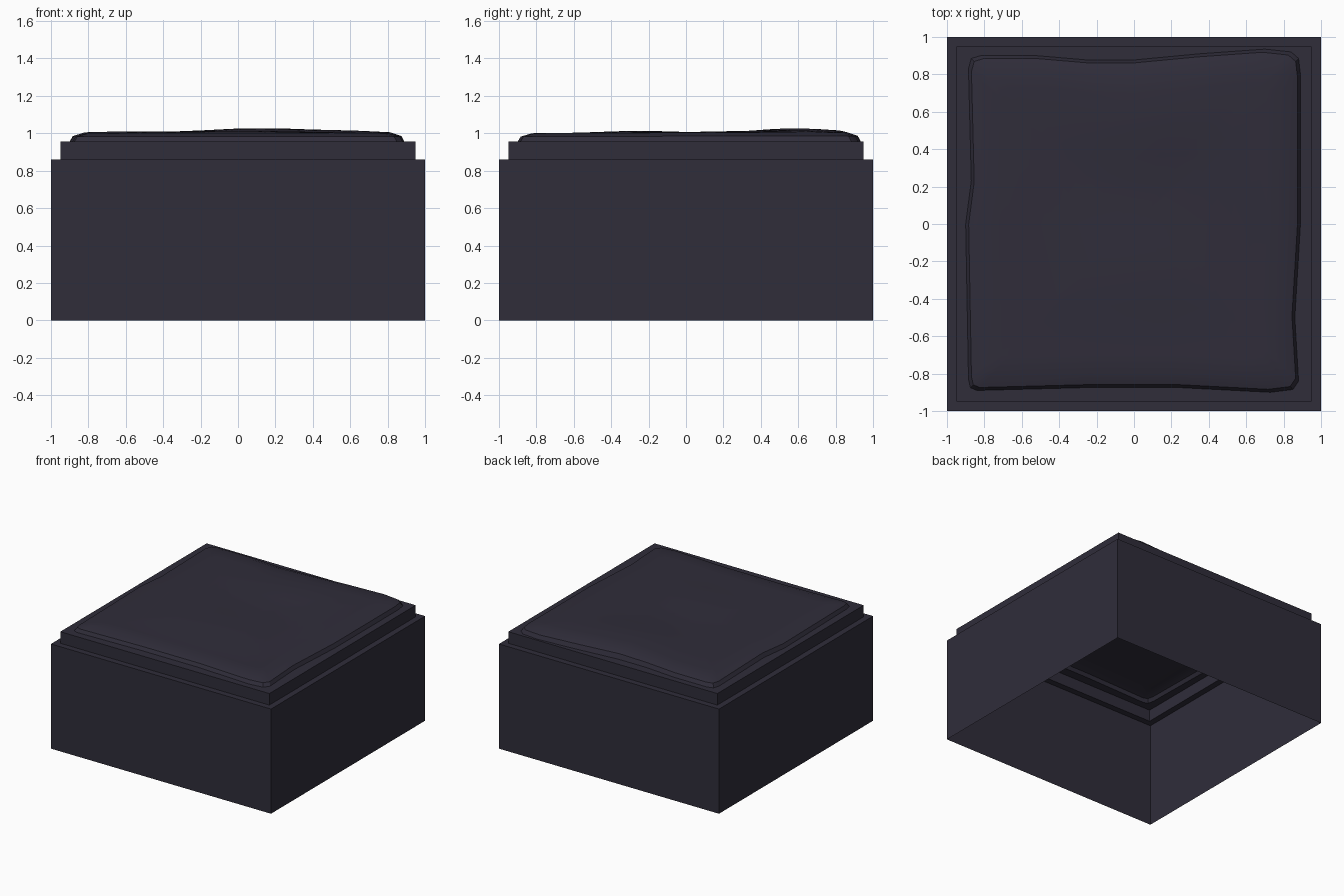
import bpy, bmesh, math

if "Cube" in bpy.data.objects:
    bpy.data.objects.remove(bpy.data.objects["Cube"])

dark = bpy.data.materials.new("dark slate")
dark.diffuse_color = (0.029, 0.026, 0.042, 1)
dark.use_nodes = True
dark.node_tree.nodes["Principled BSDF"].inputs["Base Color"].default_value = dark.diffuse_color


def loft(name, rings, cap=None, smooth=False):
    """Skin closed rings into an open shell; cap is an optional centre point."""
    bm = bmesh.new()
    vr = [[bm.verts.new(p) for p in r] for r in rings]
    n = len(rings[0])
    for a, b in zip(vr, vr[1:]):
        for i in range(n):
            j = (i + 1) % n
            bm.faces.new((a[i], a[j], b[j], b[i]))
    if cap:
        c = bm.verts.new(cap)
        for i in range(n):
            bm.faces.new((vr[-1][i], vr[-1][(i + 1) % n], c))
    me = bpy.data.meshes.new(name)
    bm.to_mesh(me)
    bm.free()
    me.materials.append(dark)
    ob = bpy.data.objects.new(name, me)
    bpy.context.collection.objects.link(ob)
    if smooth:
        bpy.context.view_layer.objects.active = ob
        ob.select_set(True)
        bpy.ops.object.shade_smooth_by_angle(angle=math.radians(30))
        ob.select_set(False)
    return ob


def square(r, z):
    return [(-r, -r, z), (r, -r, z), (r, r, z), (-r, r, z)]


# Hollow lower box with its ledge, open underneath
loft("base_box", [square(1, 0), square(1, 0.86), square(0.95, 0.86)])

# Stepped-in upper collar
loft("upper_collar", [square(0.95, 0.86), square(0.95, 0.955)])

# Uneven outline of the worn slab on top (counter-clockwise from front left)
outline = [(-0.84, -0.89), (-0.27, -0.875), (0.25, -0.875), (0.73, -0.9),
           (0.85, -0.885), (0.88, -0.84), (0.86, -0.5), (0.89, 0), (0.89, 0.8),
           (0.88, 0.885), (0.84, 0.92), (0.7, 0.935), (0.35, 0.91), (0, 0.877),
           (-0.25, 0.877), (-0.52, 0.9), (-0.82, 0.9), (-0.87, 0.885),
           (-0.885, 0.83), (-0.87, 0.23), (-0.9, 0), (-0.885, -0.83), (-0.875, -0.875)]


def height(x, y):
    """Gently undulating slab top."""
    return (1.0 + 0.028 * math.exp(-((x - 0.12) / 0.4) ** 2 - ((y - 0.6) / 0.3) ** 2)
            + 0.013 * math.exp(-(x / 0.5) ** 2 - ((y + 0.25) / 0.3) ** 2)
            + 0.01 * math.exp(-((abs(x) - 0.65) / 0.25) ** 2 - ((y - 0.4) / 0.5) ** 2))


def ring(s, drop=0, z=None):
    return [(x * s, y * s, height(x * s, y * s) - drop if z is None else z)
            for x, y in outline]


# Flat rim between the collar edge and the slab: outer ring projected to the square
rim = []
for x, y in outline:
    k = 0.95 / max(abs(x), abs(y))
    corner = abs(x) > 0.83 and abs(y) > 0.83
    rim.append((math.copysign(0.95, x), math.copysign(0.95, y), 0.955) if corner
               else (x * k, y * k, 0.955))
loft("collar_rim", [rim, ring(1, z=0.955)])
bm = bmesh.new()
me = bpy.data.objects["collar_rim"].data
bm.from_mesh(me)
bmesh.ops.remove_doubles(bm, verts=bm.verts, dist=0.0005)
bm.to_mesh(me)
bm.free()

# Worn slab: steep edge, soft shoulder, undulating top
loft("worn_slab", [ring(1, z=0.955), ring(0.982, drop=0.018), ring(0.915)]
     + [ring(s / 10) for s in (8, 7, 6, 5, 4, 3, 2, 1)],
     cap=(0, 0, height(0, 0)), smooth=True)
